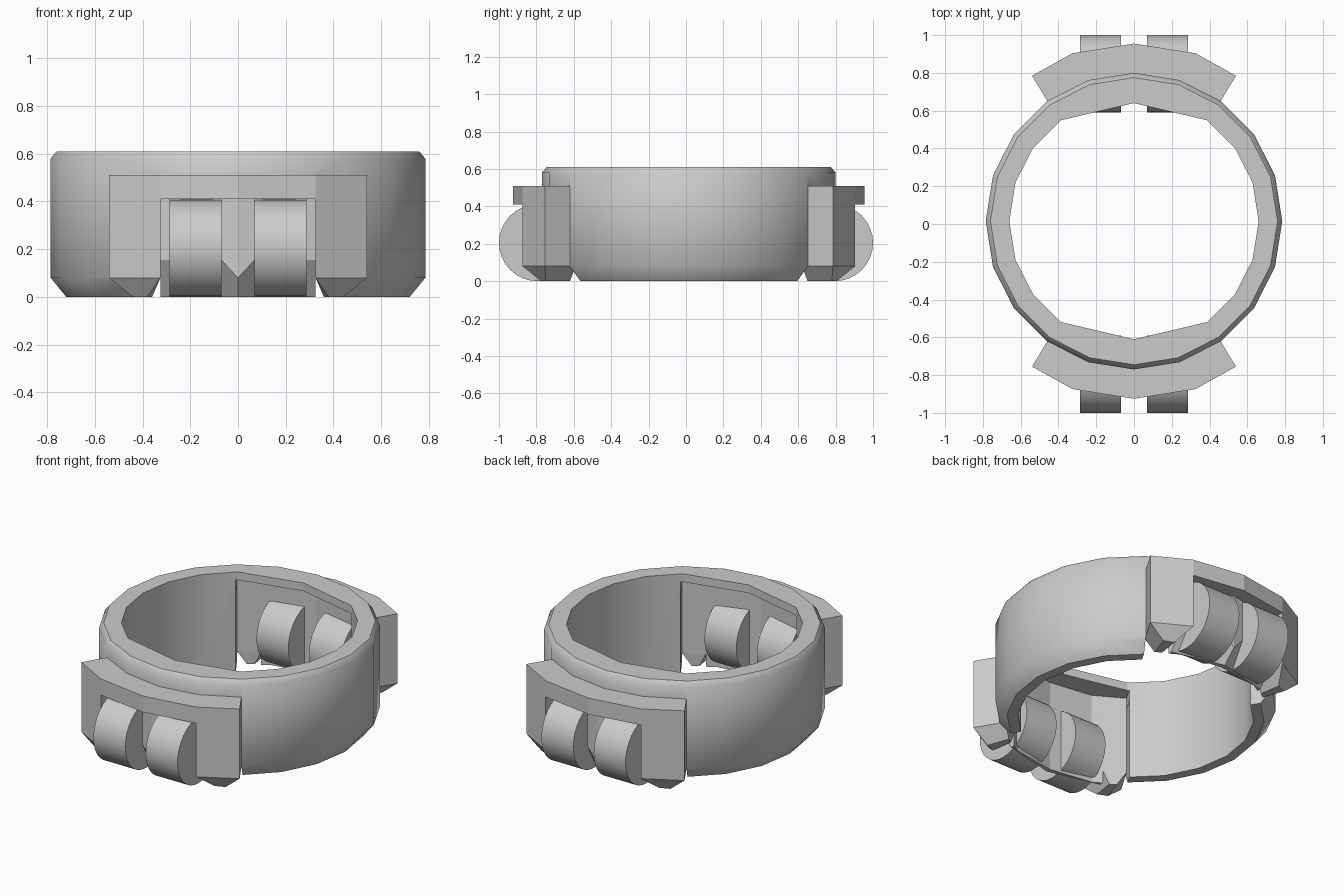
import bpy, bmesh, math

if "Cube" in bpy.data.objects:
    bpy.data.objects.remove(bpy.data.objects["Cube"])

CY = 0.015  # ring centre in y; the two brackets mirror about it


def make(name, verts, faces):
    bm = bmesh.new()
    vs = [bm.verts.new(v) for v in verts]
    for f in faces:
        bm.faces.new([vs[i] for i in f])
    bmesh.ops.recalc_face_normals(bm, faces=bm.faces)
    me = bpy.data.meshes.new(name)
    bm.to_mesh(me)
    bm.free()
    ob = bpy.data.objects.new(name, me)
    bpy.context.collection.objects.link(ob)
    return ob


def loft(name, loops):
    """Solid through stacked loops of equal length, capped at both ends."""
    n = len(loops[0])
    faces = [tuple(range(n)), tuple(range((len(loops) - 1) * n, len(loops) * n))]
    for k in range(len(loops) - 1):
        for i in range(n):
            j = (i + 1) % n
            faces.append((k*n + i, k*n + j, (k+1)*n + j, (k+1)*n + i))
    return make(name, [p for l in loops for p in l], faces)


def smooth(ob, angle):
    bpy.ops.object.select_all(action='DESELECT')
    ob.select_set(True)
    bpy.context.view_layer.objects.active = ob
    bpy.ops.object.shade_smooth_by_angle(angle=math.radians(angle))


def flat(pts, z):
    return [(x, y, z) for x, y in pts]


# Collar ring: turned profile, 20 sides
profile = [(0.66, 0), (0.72, 0), (0.785, 0.08), (0.785, 0.58), (0.76, 0.61), (0.66, 0.61)]
N, P = 20, len(profile)
verts = [(r * math.cos(2*math.pi*i/N), CY + r * math.sin(2*math.pi*i/N), z)
         for i in range(N) for r, z in profile]
faces = [(i*P + k, ((i+1) % N)*P + k, ((i+1) % N)*P + (k+1) % P, i*P + (k+1) % P)
         for i in range(N) for k in range(P)]
ring = make("collar_ring", verts, faces)
smooth(ring, 46)

# Inner outline of both brackets
inner = [(0.44, -0.59), (0.27, -0.69), (0, -0.73), (-0.27, -0.69), (-0.44, -0.59)]

for side, s in (("front", 1), ("back", -1)):
    def m(loop):
        return [(x, CY + s * (y - CY), z) for x, y, z in loop]

    # Notch in the ring where the bracket sits
    rear = [(0.365, -0.46), (0, -0.46), (-0.365, -0.46)]
    low_gap = [(-0.57, -0.81), (-0.27, -0.86), (0, -0.87), (0.27, -0.86), (0.57, -0.81)] + rear
    top_gap = inner[::-1] + rear
    cutter = loft(side + "_notch_cutter", [m(flat(low_gap, -0.1)), m(flat(low_gap, 0.49)),
                                           m(flat(top_gap, 0.49)), m(flat(top_gap, 0.56))])
    cutter.hide_render = True
    cutter.hide_set(True)
    b = ring.modifiers.new(side + "_notch", 'BOOLEAN')
    b.operation, b.solver, b.object = 'DIFFERENCE', 'EXACT', cutter

    # Inner lip: straightens the rim over the bracket
    lip = [(-0.388, -0.519), (-0.2, -0.68), (0.2, -0.68), (0.388, -0.519), (0, -0.61)]
    loft(side + "_rim_lip", [m(flat(lip, z)) for z in (0.56, 0.61)])

    # Bracket bridge over the wheels
    bridge = [(-0.325, -0.874), (0, -0.925), (0.325, -0.874), (0.325, -0.658),
              (0.27, -0.69), (0, -0.73), (-0.27, -0.69), (-0.325, -0.658)]
    loft(side + "_bracket_bridge", [m(flat(bridge, z)) for z in (0.41, 0.51)])

    # Tapered legs
    leg = [(0.325, -0.874), (0.54, -0.755), (0.44, -0.59), (0.325, -0.658)]
    foot = [(0.38, -0.775), (0.44, -0.75), (0.395, -0.62), (0.36, -0.645)]
    for label, sx in (("right", 1), ("left", -1)):
        fx = lambda pts, z: m([(sx * x, y, z) for x, y in pts])
        loft(f"{side}_{label}_leg", [fx(foot, 0), fx(leg, 0.08), fx(leg, 0.51)])

    # Recessed wall behind the wheels, chamfered underneath
    xs = [-0.325, -0.07, 0, 0.07, 0.325]
    face = [(x, -0.84 + 0.154 * abs(x)) for x in xs]
    back = [(0.325, -0.658), (0.27, -0.69), (0, -0.73), (-0.27, -0.69), (-0.325, -0.658)]
    edge = [(x, -0.76 + 0.24 * abs(x)) for x in xs]
    low = [(x, y, 0.08 if x == 0 else 0.155) for x, y in face] + flat(back, 0.03)
    loft(side + "_wheel_wall", [m(flat(edge + back, 0)), m(low), m(flat(face + back, 0.41))])

    # Pair of wheels
    for label, sx in (("right", 1), ("left", -1)):
        circle = [(-s * 0.795 + 0.205 * math.cos(a), 0.205 + 0.205 * math.sin(a))
                  for a in (2*math.pi*i/32 for i in range(32))]
        w = loft(f"{side}_{label}_wheel",
                 [[(sx * x, y, z) for y, z in circle] for x in (0.07, 0.287)])
        smooth(w, 32)
